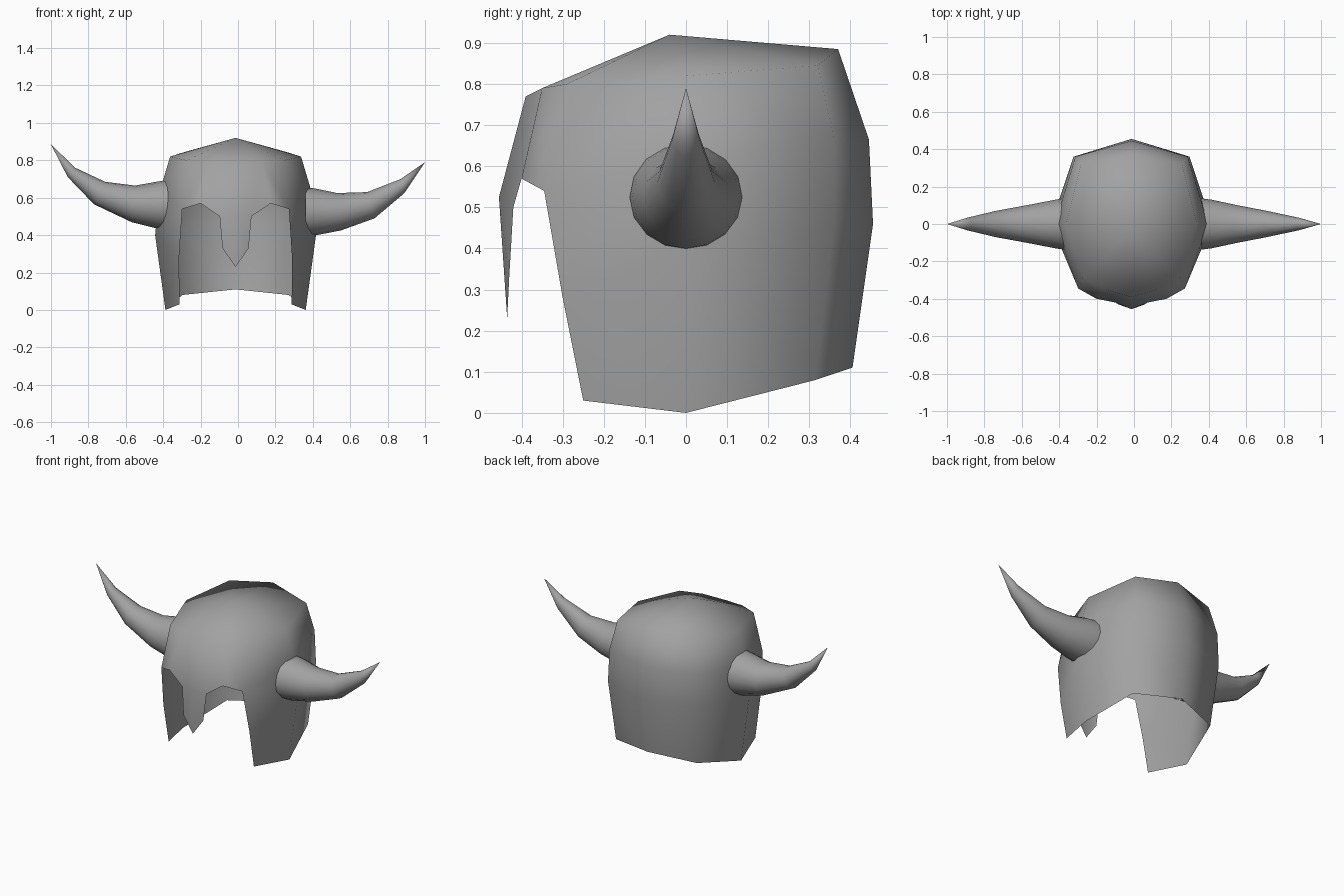
import bpy, bmesh, math

if "Cube" in bpy.data.objects:
    bpy.data.objects.remove(bpy.data.objects["Cube"])

steel = bpy.data.materials.new("grey_steel")
steel.diffuse_color = (0.36, 0.36, 0.36, 1)
steel.use_nodes = True
steel.node_tree.nodes["Principled BSDF"].inputs["Base Color"].default_value = steel.diffuse_color


def add_object(name, bm, x=0.0):
    bmesh.ops.recalc_face_normals(bm, faces=bm.faces)
    for f in bm.faces:
        f.smooth = True
    mesh = bpy.data.meshes.new(name)
    bm.to_mesh(mesh)
    bm.free()
    mesh.materials.append(steel)
    ob = bpy.data.objects.new(name, mesh)
    ob.location.x = x
    bpy.context.collection.objects.link(ob)
    return ob


# Helmet shell: right half as columns from rim to crown, open underneath
bm = bmesh.new()
columns = [
    [(0, .405, .11), (0, .455, .46), (0, .445, .665), (0, .37, .885)],
    [(.285, .315, .08), (.31, .36, .46), (.30, .36, .665), (.27, .32, .845)],
    [(.375, 0, 0), (.43, 0, .40), (.41, 0, .62), (.35, 0, .82)],
    [(.30, -.25, .03), (.302, -.30, .28), (.285, -.345, .54), (.26, -.29, .80)],
]
cols = [[bm.verts.new(p) for p in c] for c in columns]
for a, b in zip(cols, cols[1:]):
    for i in range(3):
        bm.faces.new((a[i], b[i], b[i + 1], a[i + 1]))

# Brow and nose guard
brow, brow_top = bm.verts.new((.187, -.40, .57)), bm.verts.new((.14, -.35, .79))
nose_side, nose_low = bm.verts.new((.085, -.42, .50)), bm.verts.new((.07, -.43, .33))
nose_tip, nose_mid, front_top = [bm.verts.new(p) for p in
                                 ((0, -.435, .23), (0, -.455, .525), (0, -.39, .77))]
bm.faces.new((cols[3][2], brow, brow_top, cols[3][3]))
bm.faces.new((brow, nose_side, brow_top))
bm.faces.new((nose_side, nose_mid, front_top, brow_top))
bm.faces.new((nose_low, nose_tip, nose_mid, nose_side))

# Crown cap
apex = bm.verts.new((0, -.04, .92))
rim = [c[3] for c in cols] + [brow_top, front_top]
for a, b in zip(rim, rim[1:]):
    bm.faces.new((a, b, apex))
shell = add_object("helmet_shell", bm, -.013)
mirror = shell.modifiers.new("mirror", 'MIRROR')
mirror.use_clip = True


# Horns: rings spanned between an upper and a lower outline point
def horn(name, rings, tip, sides=16):
    bm = bmesh.new()
    loops = []
    for (tx, tz), (bx, bz), ry in rings:
        loop = []
        for k in range(sides):
            a = 2 * math.pi * k / sides
            t = (1 + math.cos(a)) / 2
            loop.append(bm.verts.new((bx + (tx - bx) * t, ry * math.sin(a),
                                      bz + (tz - bz) * t)))
        loops.append(loop)
    end = bm.verts.new(tip)
    for k in range(sides):
        n = (k + 1) % sides
        for a, b in zip(loops, loops[1:]):
            bm.faces.new((a[k], a[n], b[n], b[k]))
        bm.faces.new((loops[-1][k], loops[-1][n], end))
    return add_object(name, bm)


horn("right_horn", [((.36, .655), (.36, .395), .137), ((.41, .65), (.42, .40), .13),
                    ((.53, .625), (.55, .425), .103), ((.69, .63), (.73, .49), .07),
                    ((.87, .70), (.89, .625), .034)], (1, 0, .79))
horn("left_horn", [((-.37, .695), (-.38, .43), .137), ((-.41, .69), (-.43, .435), .13),
                   ((-.55, .665), (-.57, .47), .103), ((-.71, .685), (-.77, .565), .07),
                   ((-.87, .76), (-.91, .71), .034)], (-1, 0, .885))
